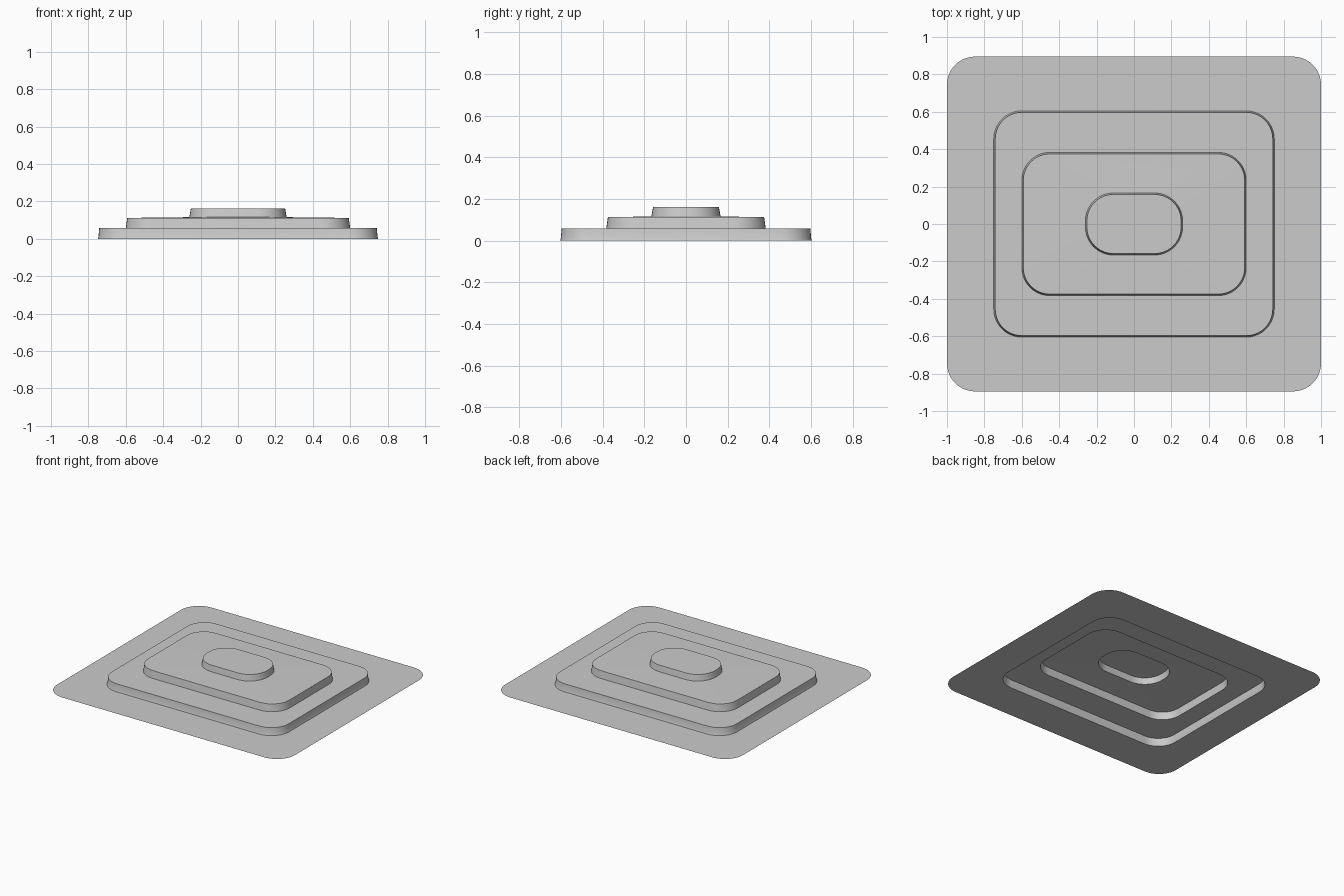
import bpy
import bmesh
from math import cos, sin, pi, radians

cube = bpy.data.objects.get("Cube")
if cube:
    bpy.data.objects.remove(cube, do_unlink=True)

GREY = (0.6, 0.6, 0.6, 1.0)
mat = bpy.data.materials.new("plain grey")
mat.use_nodes = True
mat.diffuse_color = GREY
mat.node_tree.nodes["Principled BSDF"].inputs["Base Color"].default_value = GREY

SEGMENTS = 10  # steps per rounded corner


def rounded_loop(bm, half_x, half_y, radius, z):
    """Counter-clockwise rounded rectangle of vertices."""
    verts = []
    corners = [(1, 1), (-1, 1), (-1, -1), (1, -1)]
    for quarter, (sx, sy) in enumerate(corners):
        for step in range(SEGMENTS + 1):
            a = (quarter + step / SEGMENTS) * pi / 2
            x = sx * (half_x - radius) + radius * cos(a)
            y = sy * (half_y - radius) + radius * sin(a)
            verts.append(bm.verts.new((x, y, z)))
    return verts


def sheet(name, outlines, cap=False):
    """Thin open sheet lofted from the outer outline to the inner one."""
    bm = bmesh.new()
    loops = [rounded_loop(bm, *outline) for outline in outlines]
    for outer, inner in zip(loops, loops[1:]):
        for i in range(len(outer)):
            j = (i + 1) % len(outer)
            bm.faces.new((outer[i], outer[j], inner[j], inner[i]))
    if cap:
        bm.faces.new(loops[-1])
    mesh = bpy.data.meshes.new(name)
    bm.to_mesh(mesh)
    bm.free()
    mesh.materials.append(mat)
    obj = bpy.data.objects.new(name, mesh)
    bpy.context.collection.objects.link(obj)
    bpy.ops.object.select_all(action="DESELECT")
    obj.select_set(True)
    bpy.context.view_layer.objects.active = obj
    bpy.ops.object.shade_smooth_by_angle(angle=radians(30))
    return obj


# Outlines: half width, half depth, corner radius, height
rim = (1.0, 0.895, 0.15, 0.0)
lower_foot = (0.75, 0.605, 0.15, 0.0)
lower_bend = (0.746, 0.601, 0.146, 0.012)
lower_edge = (0.742, 0.597, 0.142, 0.057)
middle_foot = (0.6, 0.383, 0.15, 0.057)
middle_edge = (0.592, 0.375, 0.142, 0.112)
top_foot = (0.26, 0.166, 0.15, 0.116)
top_edge = (0.252, 0.158, 0.142, 0.162)

# Flat flange, then three hollow stepped tiers
sheet("flange", [rim, lower_foot])
sheet("lower_tier", [lower_foot, lower_bend, lower_edge, middle_foot])
sheet("middle_tier", [middle_foot, middle_edge, top_foot])
sheet("top_tier", [top_foot, top_edge], cap=True)
